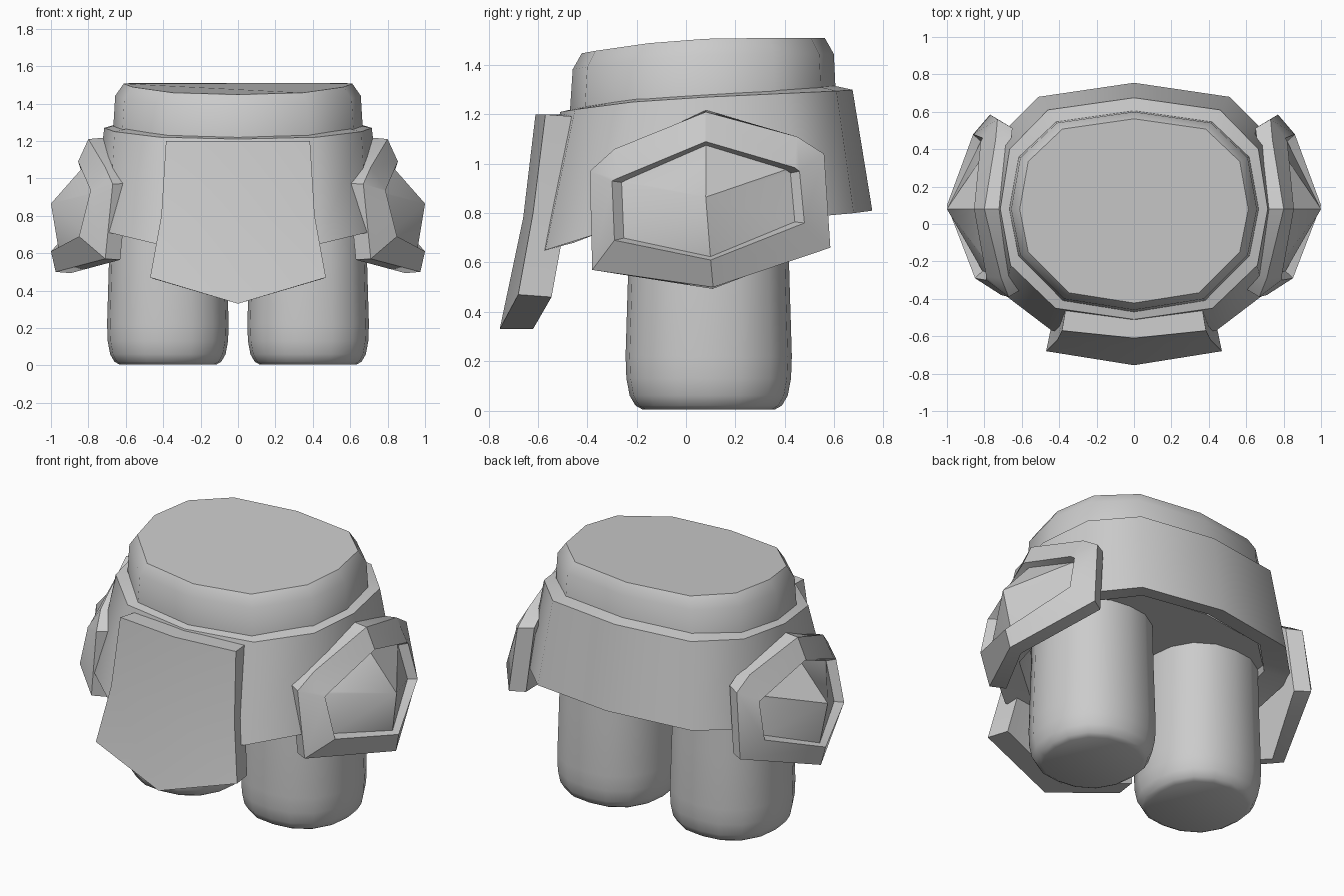
import bpy, math
from mathutils import Vector

cube = bpy.data.objects.get("Cube")
if cube:
    bpy.data.objects.remove(cube, do_unlink=True)

grey = bpy.data.materials.new("plain_grey")
grey.use_nodes = True
grey.diffuse_color = (0.6, 0.6, 0.6, 1)
grey.node_tree.nodes["Principled BSDF"].inputs["Base Color"].default_value = (0.6, 0.6, 0.6, 1)


def loft(name, rings, closed=False, tip=None, angle=40):
    """Skin a list of equal-length rings; cap the ends, or close into a tube."""
    n = len(rings[0])
    verts = [Vector(p) for ring in rings for p in ring]
    pairs = [(r, r + 1) for r in range(len(rings) - 1)]
    if closed:
        pairs.append((len(rings) - 1, 0))
    faces = [(a * n + i, a * n + (i + 1) % n, b * n + (i + 1) % n, b * n + i)
             for a, b in pairs for i in range(n)]
    last = (len(rings) - 1) * n
    if not closed:
        faces.append(tuple(reversed(range(n))))
        if tip:
            verts.append(Vector(tip))
            faces += [(last + i, last + (i + 1) % n, len(verts) - 1) for i in range(n)]
        else:
            faces.append(tuple(range(last, last + n)))
    mesh = bpy.data.meshes.new(name)
    mesh.from_pydata(verts, [], faces)
    mesh.materials.append(grey)
    obj = bpy.data.objects.new(name, mesh)
    bpy.context.collection.objects.link(obj)
    bpy.ops.object.select_all(action="DESELECT")
    obj.select_set(True)
    bpy.context.view_layer.objects.active = obj
    bpy.ops.object.mode_set(mode="EDIT")
    bpy.ops.mesh.select_all(action="SELECT")
    bpy.ops.mesh.normals_make_consistent(inside=False)
    bpy.ops.object.mode_set(mode="OBJECT")
    bpy.ops.object.shade_smooth_by_angle(angle=math.radians(angle))


def mirror_ring(half):
    """Complete a back-to-front half outline across x = 0."""
    return half + [(-p[0], *p[1:]) for p in reversed(half[1:-1])]


def scaled(ring, s, dz=0.0):
    return [(x * s, 0.07 + (y - 0.07) * s, z + dz) for x, y, z in ring]


# Waist: twelve-sided, with a gently sloping top and a chamfered rim
outline = mirror_ring([(0, .61), (.42, .55), (.62, .36), (.67, .08),
                       (.62, -.17), (.38, -.41), (0, -.47)])
top = [(x, y, 1.51 - .12 * min(0, y - .25) ** 2) for x, y in outline]
low = [(x, y, .85) for x, y in outline]
belt = [(x, y, 1.22) for x, y in outline]
loft("waist", [low, belt, scaled(top, .98, -.065), scaled(top, .912)], angle=44)

# Skirt: thick flared shell, lower at the front
skirt_top = mirror_ring([(0, .675, 1.3), (.46, .61, 1.295), (.665, .4, 1.285), (.715, .08, 1.27),
                         (.66, -.22, 1.25), (.42, -.45, 1.22), (0, -.51, 1.21)])
skirt_hem = mirror_ring([(0, .755, .81), (.51, .68, .8), (.73, .46, .78), (.78, .08, .75),
                         (.69, -.38, .71), (.44, -.57, .65), (0, -.63, .64)])
loft("skirt", [skirt_top, skirt_hem, scaled(skirt_hem, .82, .03),
               scaled(skirt_top, .85, .02)], closed=True)

# Front flap: three-column slab that kicks forward towards a pointed hem
rows = [(.385, 1.2, 1.2, -.57, -.61), (.41, .8, .78, -.62, -.66), (.47, .47, .33, -.68, -.755)]
flap = []
for w, z_side, z_mid, y_side, y_mid in rows:
    front = [(-w, y_side, z_side), (0, y_mid, z_mid), (w, y_side, z_side)]
    flap.append(front + [(x * .94, y + .135, z - .01 * (x != 0)) for x, y, z in reversed(front)])
loft("front_flap", flap)

# Hip guards: tilted frame, recessed window and faceted bulge, as (y, z, x)
frame = [(.08, 1.21, .8), (.45, 1.11, .74), (.56, 1.04, .73), (.585, .66, .77),
         (.11, .5, .975), (-.38, .57, .71), (-.39, .97, .67), (-.29, 1.06, .71)]
window = [(.08, 1.09, .855), (.44, .985, .82), (.46, .97, .81), (.48, .76, .86),
          (.1, .61, 1.0), (-.29, .69, .85), (-.3, .93, .79), (-.28, .94, .79)]
for side, label in ((1, "left"), (-1, "right")):
    def place(points, dx=0.0, sy=1.0, sz=1.0):
        return [(side * (x + dx), .09 + (y - .09) * sy, .84 + (z - .84) * sz)
                for y, z, x in points]
    loft(label + "_hip_guard",
         [place(frame, -.08, .9, 1.02), place(frame), place(window), place(window, -.04, .9, .94)],
         tip=(side, .08, .865), angle=32)

# Legs: rounded-box columns with soft feet
leg_levels = [(.005, .8), (.02, .88), (.06, .95), (.13, .99), (.22, 1), (.55, .97), (.95, .94)]
for side, label in ((1, "left"), (-1, "right")):
    rings = []
    for z, s in leg_levels:
        ring = []
        for i in range(16):
            a = math.tau * i / 16
            c, d = math.cos(a), math.sin(a)
            k = s / (abs(c) ** 2.35 + abs(d) ** 2.35) ** (1 / 2.35)
            ring.append((side * (.375 + .325 * c * k), .092 + .337 * d * k, z))
        rings.append(ring)
    loft(label + "_leg", rings, angle=60)
